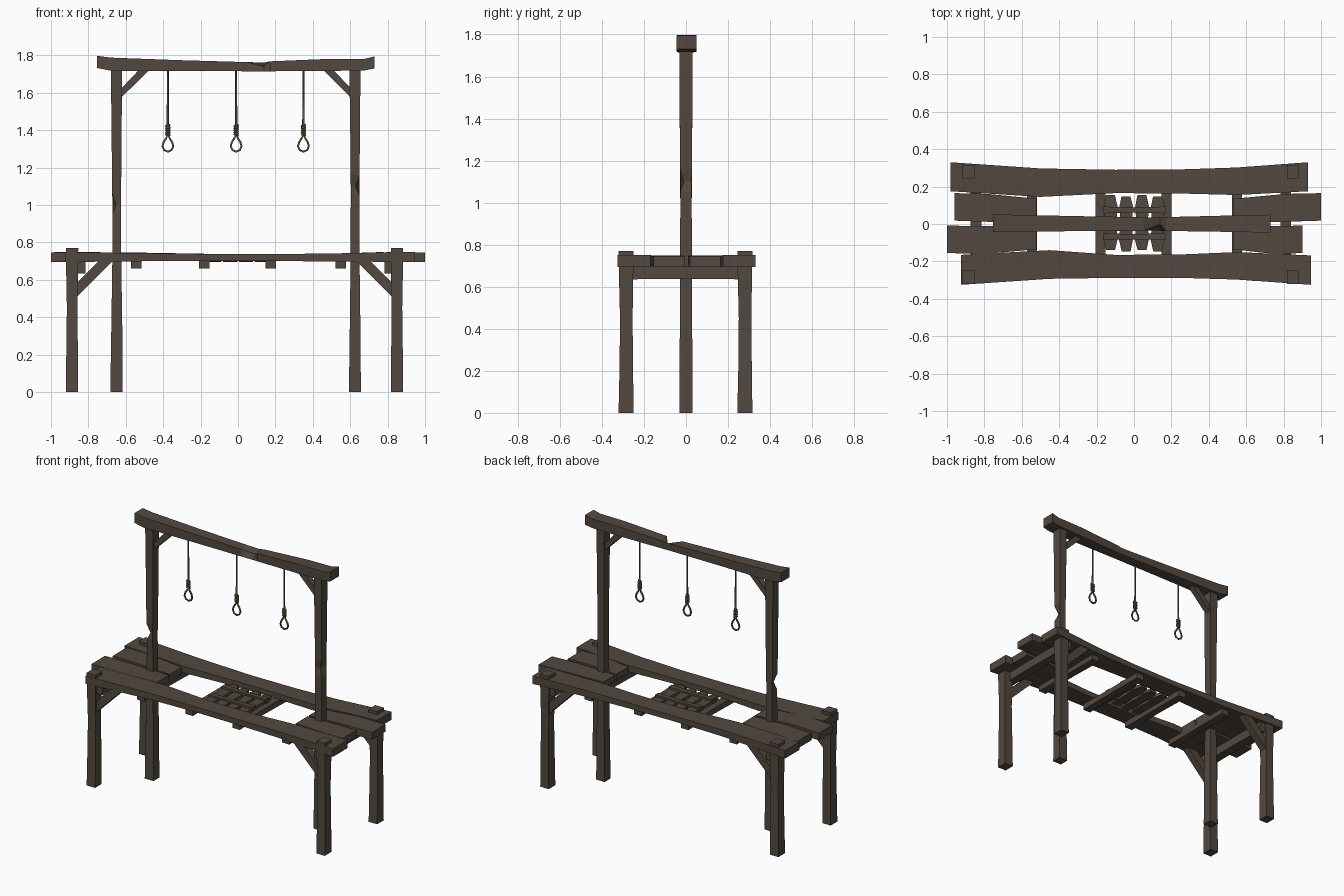
import bpy, bmesh, math

if "Cube" in bpy.data.objects:
    bpy.data.objects.remove(bpy.data.objects["Cube"])

def material(name, rgb):
    m = bpy.data.materials.new(name)
    m.diffuse_color = (*rgb, 1)
    m.use_nodes = True
    m.node_tree.nodes["Principled BSDF"].inputs["Base Color"].default_value = m.diffuse_color
    return m

WOOD = material("dark_wood", (0.085, 0.066, 0.05))
ROPE = material("rope", (0.11, 0.08, 0.045))

def finish(name, bm, mat=WOOD):
    bmesh.ops.recalc_face_normals(bm, faces=bm.faces)
    me = bpy.data.meshes.new(name)
    bm.to_mesh(me)
    bm.free()
    me.materials.append(mat)
    ob = bpy.data.objects.new(name, me)
    bpy.context.collection.objects.link(ob)
    return ob

def beam(name, axis, stations, chips=None):
    """Hewn beam: rectangles (t, a0, a1, b0, b1) lofted along an axis.
    chips = {station: (corner, da, db)} pulls one corner in."""
    place = {"x": lambda t, a, b: (t, a, b), "y": lambda t, a, b: (a, t, b),
             "z": lambda t, a, b: (a, b, t)}[axis]
    bm = bmesh.new()
    rings = []
    for i, (t, a0, a1, b0, b1) in enumerate(stations):
        pts = [[a0, b0], [a1, b0], [a1, b1], [a0, b1]]
        if chips and i in chips:
            c, da, db = chips[i]
            pts[c][0] += da
            pts[c][1] += db
        rings.append([bm.verts.new(place(t, a, b)) for a, b in pts])
    for r, s in zip(rings, rings[1:]):
        for k in range(4):
            bm.faces.new((r[k], r[(k + 1) % 4], s[(k + 1) % 4], s[k]))
    bm.faces.new(rings[0])
    bm.faces.new(rings[-1])
    return finish(name, bm)

def prism(name, outline, y0, y1):
    bm = bmesh.new()
    f = bm.faces.new([bm.verts.new((x, y0, z)) for x, z in outline])
    new = bmesh.ops.extrude_face_region(bm, geom=[f])["geom"]
    bmesh.ops.translate(bm, vec=(0, y1 - y0, 0),
                        verts=[v for v in new if isinstance(v, bmesh.types.BMVert)])
    return finish(name, bm)

def tube(name, pts, radius, cyclic=False, radii=None):
    cu = bpy.data.curves.new(name, "CURVE")
    cu.dimensions = "3D"
    cu.bevel_depth = radius
    cu.bevel_resolution = 1
    cu.use_fill_caps = True
    sp = cu.splines.new("POLY")
    sp.points.add(len(pts) - 1)
    for i, p in enumerate(pts):
        sp.points[i].co = (*p, 1)
        sp.points[i].radius = radii[i] if radii else 1
    sp.use_cyclic_u = cyclic
    cu.materials.append(ROPE)
    ob = bpy.data.objects.new(name, cu)
    bpy.context.collection.objects.link(ob)
    bpy.ops.object.select_all(action="DESELECT")
    ob.select_set(True)
    bpy.context.view_layer.objects.active = ob
    bpy.ops.object.convert(target="MESH")

# Long deck planks, flared at both ends
beam("back_plank", "x", [(-.98, .175, .33, .695, .75), (-.5, .145, .297, .7, .745),
     (-.1, .165, .29, .702, .738), (.25, .163, .292, .7, .738),
     (.55, .155, .302, .698, .742), (.93, .175, .33, .695, .75)])
beam("front_plank", "x", [(-.925, -.325, -.165, .695, .748), (-.45, -.293, -.14, .7, .742),
     (-.1, -.288, -.165, .702, .738), (.25, -.288, -.163, .7, .738),
     (.55, -.297, -.15, .698, .742), (.945, -.325, -.168, .695, .75)])

# Short deck planks at each end
for name, xo, xi, y0, y1 in (("left_back", -.96, -.52, .018, .165), ("left_front", -1, -.52, -.155, -.008),
                             ("right_back", 1, .53, .018, .165), ("right_front", .9, .53, -.155, -.008)):
    mid = xo + (xi - xo) * .4
    beam(name + "_plank", "x", [(xo, y0, y1, .695, .745), (mid, y0 - .006, y1 - .004, .7, .748),
         (xi, y0 - .01 if y0 > 0 else y0 + .02, y1 - .03 if y0 > 0 else y1 + .004, .697, .74)])

# Legs with pegs through the deck
for sx, cx in (("left", -.887), ("right", .85)):
    for sy, cy, s in (("front", -.285, -1), ("back", .28, 1)):
        beam(f"{sx}_{sy}_leg", "z", [
            (0, cx - .033, cx + .031, cy - .036, cy + .036),
            (.22, cx - .031, cx + .031, cy - .031, cy + .033),
            (.45, cx - .028, cx + .028, cy - .029, cy + .031),
            (.66, cx - .032, cx + .032, cy - .034, cy + .034),
            (.77, cx - .033, cx + .033, cy - .036, cy + .036)])

# Crossbeams under the deck
for i, x in enumerate((-.545, -.18, .175, .55)):
    beam(f"crossbeam_{i}", "y", [(-.27, x - .028, x + .028, .66, .702), (0, x - .025, x + .025, .664, .7),
                                 (.27, x - .028, x + .028, .66, .702)])
for n, x0, x1 in (("left", -.875, -.815), ("right", .783, .84)):
    beam(n + "_end_beam", "y", [(-.3, x0, x1, .635, .698), (0, x0, x1, .638, .698), (.3, x0, x1, .635, .698)])

# Main posts with a chip knocked out of each
beam("left_post", "z", [(0, -.683, -.617, -.032, .032), (.3, -.678, -.618, -.03, .03),
     (.7, -.672, -.624, -.028, .028), (.95, -.67, -.626, -.027, .027), (1.0, -.67, -.626, -.027, .027),
     (1.06, -.673, -.625, -.028, .028), (1.4, -.676, -.622, -.03, .03), (1.74, -.68, -.62, -.032, .032)],
     {4: (0, .018, .012)})
beam("right_post", "z", [(0, .593, .657, -.032, .032), (.3, .597, .655, -.03, .03),
     (.7, .602, .65, -.028, .028), (1.05, .603, .649, -.027, .027), (1.1, .603, .649, -.027, .027),
     (1.16, .602, .65, -.028, .028), (1.4, .6, .652, -.03, .03), (1.74, .595, .655, -.032, .032)],
     {4: (1, -.02, .015)})

# Sagging top beam with a split along its front edge
beam("top_beam", "x", [(-.755, -.042, .05, 1.733, 1.798), (-.68, -.042, .05, 1.718, 1.788),
     (-.3, -.038, .042, 1.717, 1.774), (.05, -.036, .036, 1.715, 1.764),
     (.14, -.036, .036, 1.715, 1.762), (.17, -.037, .037, 1.715, 1.768),
     (.5, -.042, .045, 1.717, 1.782), (.68, -.045, .048, 1.72, 1.782), (.73, -.045, .05, 1.73, 1.795)],
     {4: (3, .035, -.022)})

# Diagonal braces
for n, x, s in (("left", -.625, 1), ("right", .605, -1)):
    prism(n + "_upper_brace", [(x, 1.573), (x, 1.622), (x + s * .095, 1.722), (x + s * .15, 1.722)], -.02, .02)
for n, x, s in (("left", -.86, 1), ("right", .823, -1)):
    for m, y in (("front", -.28), ("back", .28)):
        prism(f"{n}_{m}_lower_brace", [(x, .51), (x, .585), (x + s * .115, .7), (x + s * .19, .7)],
              y - .025, y + .025)

# Trapdoor: four waisted slats and two battens
for i, x in enumerate((-.125, -.042, .043, .127)):
    e = .004 * (-1) ** i
    beam(f"trapdoor_slat_{i}", "y", [(-.142 + e, x - .024, x + .024, .697, .717),
         (-.085, x - .038, x + .036, .696, .72), (.01, x - .03, x + .03, .697, .718),
         (.09, x - .037, x + .038, .696, .72), (.15 + e, x - .025, x + .023, .697, .717)])
for n, y in (("front", -.068), ("back", .075)):
    beam(n + "_trapdoor_batten", "x", [(-.165, y - .018, y + .018, .712, .734),
         (0, y - .014, y + .014, .712, .731), (.168, y - .018, y + .018, .712, .734)])

# Hanging ropes: cord, wrapped coil and teardrop loop
half = [(.01, 1.356), (.023, 1.336), (.029, 1.314), (.02, 1.294)]
ring = [(0, 1.374)] + half + [(0, 1.285)] + [(-a, z) for a, z in reversed(half)]
for i, x in enumerate((-.375, -.01, .35)):
    tube(f"rope_cord_{i}", [(x, 0, 1.725), (x, 0, 1.55), (x, 0, 1.365)], .0065, radii=[.8, .9, 1.1])
    tube(f"rope_loop_{i}", [(x + a, 0, z) for a, z in ring], .006, cyclic=True)
    tube(f"rope_coil_{i}", [(x + .009 * math.cos(k * math.pi / 4), .009 * math.sin(k * math.pi / 4),
                             1.372 + .056 * k / 40) for k in range(41)], .006)
